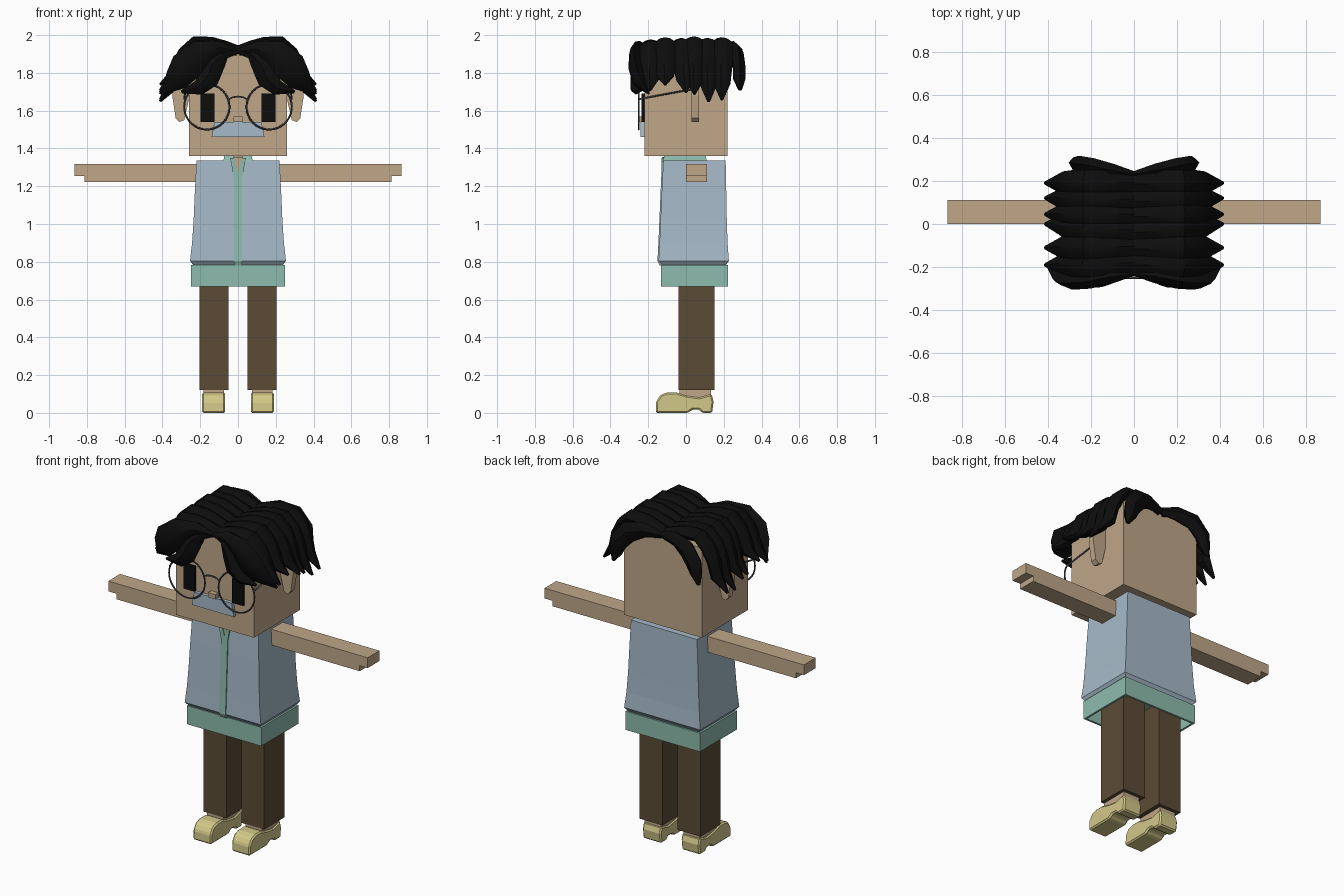
import bpy
import bmesh
import math
from mathutils import Vector

if "Cube" in bpy.data.objects:
    bpy.data.objects.remove(bpy.data.objects["Cube"], do_unlink=True)


def material(name, rgb):
    m = bpy.data.materials.new(name)
    m.use_nodes = True
    m.diffuse_color = (*rgb, 1)
    m.node_tree.nodes["Principled BSDF"].inputs["Base Color"].default_value = (*rgb, 1)
    return m


SKIN = material("skin", (.52, .385, .25))
BLUE = material("vest_blue", (.38, .49, .58))
GREEN = material("shirt_green", (.27, .50, .42))
BROWN = material("trouser_brown", (.105, .07, .036))
YELLOW = material("shoe_yellow", (.65, .58, .25))
GREY = material("glasses_grey", (.06, .065, .075))
BLACK = material("hair_black", (.004, .004, .004))


def finish(name, bm, mat, smooth=None):
    bmesh.ops.recalc_face_normals(bm, faces=bm.faces)
    me = bpy.data.meshes.new(name)
    bm.to_mesh(me)
    bm.free()
    me.materials.append(mat)
    ob = bpy.data.objects.new(name, me)
    bpy.context.collection.objects.link(ob)
    if smooth:
        bpy.ops.object.select_all(action='DESELECT')
        ob.select_set(True)
        bpy.context.view_layer.objects.active = ob
        bpy.ops.object.shade_smooth_by_angle(angle=math.radians(smooth))
    return ob


def loft(name, rings, mat, caps=True, smooth=None):
    """Skin a list of equal-length rings of points."""
    bm = bmesh.new()
    rows = [[bm.verts.new(p) for p in ring] for ring in rings]
    n = len(rows[0])
    for a, b in zip(rows, rows[1:]):
        for i in range(n):
            j = (i + 1) % n
            bm.faces.new((a[i], a[j], b[j], b[i]))
    if caps:
        bm.faces.new(rows[0])
        bm.faces.new(rows[-1])
    return finish(name, bm, mat, smooth)


def rect(x0, x1, y0, y1, z):
    return [(x0, y0, z), (x1, y0, z), (x1, y1, z), (x0, y1, z)]


def box(name, x0, x1, y0, y1, z0, z1, mat):
    return loft(name, [rect(x0, x1, y0, y1, z0), rect(x0, x1, y0, y1, z1)], mat)


def side_box(name, s, x0, x1, *rest):
    return box(name, s * x0, s * x1, *rest)


def tube(name, points, radius, mat):
    cu = bpy.data.curves.new(name, 'CURVE')
    cu.dimensions = '3D'
    cu.bevel_depth = radius
    cu.bevel_resolution = 1
    sp = cu.splines.new('POLY')
    sp.points.add(len(points) - 1)
    for p, co in zip(sp.points, points):
        p.co = (*co, 1)
    cu.materials.append(mat)
    ob = bpy.data.objects.new(name, cu)
    bpy.context.collection.objects.link(ob)


def lock(name, path, widths, facing=None, inner=.045, outer=.02):
    """Tapered hair lock: a faceted ribbon swept along a path."""
    pts = [Vector(p) for p in path]
    rings = []
    for i, p in enumerate(pts):
        t = (pts[min(i + 1, len(pts) - 1)] - pts[max(i - 1, 0)]).normalized()
        n = Vector(facing) if facing else p - Vector((0, p.y, 1.6))
        side = t.cross(n).normalized()
        n = side.cross(t).normalized()
        w = max(widths[i], .006)
        k = min(1, w / .04)
        rings.append([p + side * w * a + n * k * b for a, b in
                      ((-1, -.01), (-.45, outer * .7), (.1, outer), (.6, outer * .3),
                       (1, -.01), (.5, -inner), (-.5, -inner))])
    loft(name, rings, BLACK, smooth=35)


# Head and face
box("head", -.26, .26, -.22, .22, 1.36, 1.9, SKIN)
box("nose", -.024, .024, -.25, -.21, 1.54, 1.568, SKIN)
loft("moustache", [[(-.14, y, 1.46), (.14, y, 1.46), (.125, y, 1.54), (-.125, y, 1.54)]
                   for y in (-.24, -.215)], BLUE)
EAR = [(.25, 1.8), (.33, 1.8), (.348, 1.68), (.33, 1.56), (.31, 1.54), (.285, 1.55), (.25, 1.7)]
for s, label in ((1, "left"), (-1, "right")):
    side_box(label + "_eye", s, .125, .198, -.235, -.215, 1.54, 1.69, BLACK)
    loft(label + "_ear", [[(s * x, y, z) for x, z in EAR] for y in (.03, .068)], SKIN)

    # Glasses
    bpy.ops.mesh.primitive_torus_add(location=(s * .165, -.25, 1.62), rotation=(math.pi / 2, 0, 0),
                                     major_radius=.12, minor_radius=.005,
                                     major_segments=32, minor_segments=6)
    rim = bpy.context.object
    rim.name = label + "_glasses_rim"
    rim.data.materials.append(GREY)
    tube(label + "_glasses_temple",
         [(s * .28, -.25, 1.66), (s * .285, -.23, 1.665), (s * .275, .04, 1.715)], .005, GREY)
tube("glasses_bridge", [(.052 * a, -.25, 1.675 - .015 * a * a) for a in (-1, -.5, 0, .5, 1)], .005, GREY)

# Vest: flared body with a turned-in hem
VEST = [(.78, .235, -.125, .21), (.805, .254, -.145, .227), (.9, .243, -.14, .22),
        (1.02, .235, -.135, .216), (1.18, .228, -.128, .213), (1.335, .22, -.12, .21)]
loft("vest", [rect(-w, w, y0, y1, z) for z, w, y0, y1 in VEST], BLUE)

# Shirt: front strip, collar, open hem
FRONT = [(z, y - .006) for z, w, y, y1 in VEST[1:-1]]
loft("shirt_front_strip", [rect(-.022, .022, y, y + .02, z)
                           for z, y in [(.78, -.14)] + FRONT + [(1.25, -.131)]], GREEN)
loft("throat", [[(-.026, y, 1.355), (.026, y, 1.355), (0, y, 1.26)] for y in (-.127, -.1)], SKIN)
box("neck", -.07, .07, -.1, .1, 1.3, 1.37, SKIN)
for s in (1, -1):
    loft("collar_edge", [[(0, y, 1.245), (s * .022, y, 1.245), (s * .042, y, 1.35),
                          (s * .022, y, 1.35), (0, y, 1.27)] for y in (-.131, -.1)], GREEN)
    loft("collar", [rect(s * .022, s * .078, -.125, .11, 1.33),
                    rect(s * .022, s * .072, -.115, .105, 1.36)], GREEN)
hem = loft("shirt_hem", [rect(-.248, .248, -.132, .222, z) for z in (.67, .782)], GREEN, caps=False)
solid = hem.modifiers.new("wall", 'SOLIDIFY')
solid.thickness = .018
solid.offset = -1
box("shirt_lining", -.24, .24, -.125, .215, .76, .782, GREEN)

# Limbs and shoes
SHOE = [(-.16, 0), (-.158, .06), (-.135, .095), (-.1, .108), (-.05, .108), (0, .092), (.07, .082),
        (.135, .1), (.146, .06), (.138, 0), (.085, 0), (.07, .018), (.035, .018), (.01, 0)]
for s, label in ((1, "left"), (-1, "right")):
    side_box(label + "_arm", s, .2, .812, 0, .112, 1.222, 1.317, SKIN)
    side_box(label + "_hand_tip", s, .81, .865, 0, .112, 1.255, 1.317, SKIN)
    side_box(label + "_trouser_leg", s, .05, .203, -.04, .152, .12, .775, BROWN)
    side_box(label + "_ankle", s, .075, .183, -.035, .132, .07, .125, SKIN)
    shoe = loft(label + "_shoe", [[(s * x, y, z) for y, z in SHOE] for x in (.068, .19)], YELLOW)
    bevel = shoe.modifiers.new("soft_edges", 'BEVEL')
    bevel.width = .008
    bevel.segments = 1

# Hair: side rows fan out from a centre parting: (root y, tip y, tip z, bulge)
ROWS = [(-.185, -.19, 1.71, -.015), (-.11, -.11, 1.74, 0), (-.035, 0, 1.70, -.005),
        (.04, .045, 1.69, .004), (.11, .12, 1.65, -.004), (.19, .19, 1.66, 0)]
ARCH = [(0, 1.925), (.07, 1.95), (.14, 1.968), (.23, 1.97), (.295, 1.91), (.335, 1.83)]
WIDE = (.055, .055, .06, .06, .06, .055, .045, .008)
for s, label in ((1, "left"), (-1, "right")):
    for i, (y0, y1, tip, up) in enumerate(ROWS):
        arch = [(x, z + up * x / .2) for x, z in ARCH] + [(.355, (1.83 + tip) / 2), (.415, tip)]
        path = [(s * x, y0 + (y1 - y0) * k / 7, z) for k, (x, z) in enumerate(arch)]
        lock(f"{label}_hair_row_{i + 1}", path, WIDE)
    # Fringe curtain in front
    lock(label + "_fringe_outer",
         [(s * x, y, z) for x, y, z in
          ((0, -.235, 1.915), (.1, -.255, 1.93), (.2, -.28, 1.9), (.28, -.285, 1.83),
           (.33, -.265, 1.76), (.4, -.2, 1.69))],
         (.012, .04, .075, .085, .065, .008), (0, -1, 0))
    lock(label + "_fringe_inner",
         [(s * x, y, z) for x, y, z in
          ((0, -.23, 1.915), (.07, -.245, 1.905), (.13, -.265, 1.84), (.16, -.275, 1.77),
           (.21, -.275, 1.72), (.3, -.255, 1.70))],
         (.012, .03, .06, .06, .04, .008), (0, -1, 0))
    # Swept locks at the back
    lock(label + "_back_lock",
         [(s * x, y, z) for x, y, z in
          ((0, .235, 1.915), (.1, .26, 1.925), (.19, .285, 1.9), (.25, .295, 1.83),
           (.265, .295, 1.77), (.285, .29, 1.71))],
         (.02, .045, .06, .055, .04, .012), (0, 1, 0))
